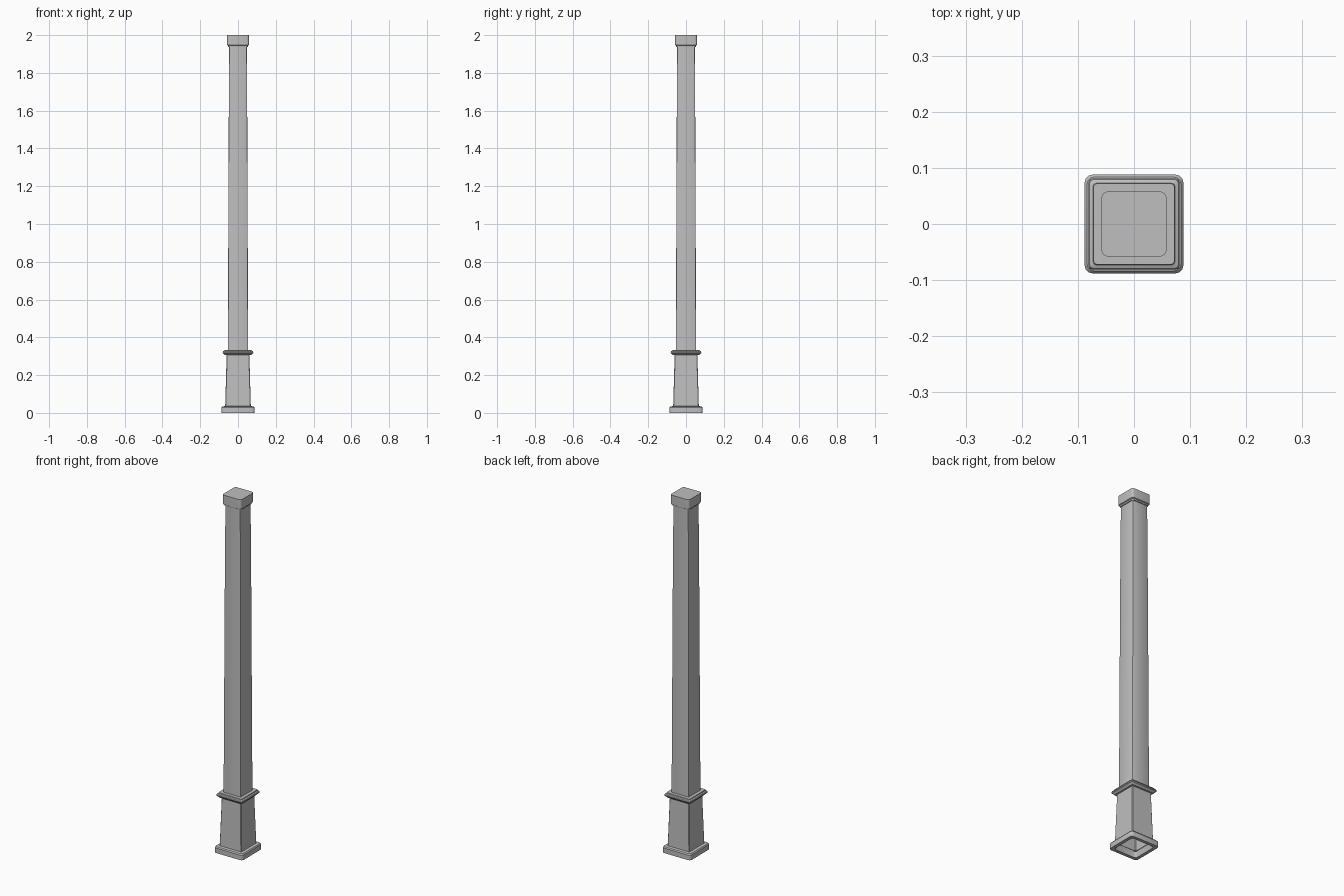
import bpy, bmesh, math

old = bpy.data.objects.get("Cube")
if old:
    bpy.data.objects.remove(old, do_unlink=True)

grey = bpy.data.materials.new("stone grey")
grey.use_nodes = True
COLOUR = (0.52, 0.52, 0.52, 1)
grey.diffuse_color = COLOUR
grey.node_tree.nodes["Principled BSDF"].inputs["Base Color"].default_value = COLOUR


def square_ring(bm, half, radius, z, steps):
    """Square outline with rounded (or sharp, when steps is 0) corners."""
    verts = []
    for corner in range(4):
        mid = math.radians(45 + 90 * corner)
        sx = math.copysign(half - radius, math.cos(mid))
        sy = math.copysign(half - radius, math.sin(mid))
        if steps == 0:
            verts.append(bm.verts.new((sx, sy, z)))
            continue
        for i in range(steps + 1):
            a = math.radians(90 * (corner + i / steps))
            verts.append(bm.verts.new((sx + radius * math.cos(a), sy + radius * math.sin(a), z)))
    return verts


def loft(name, profile, radius=0.0, steps=0, top=False):
    """Stack square outlines along a profile of (half width, height)."""
    bm = bmesh.new()
    rings = [square_ring(bm, half, radius, z, steps) for half, z in profile]
    for low, high in zip(rings, rings[1:]):
        for i in range(len(low)):
            j = (i + 1) % len(low)
            bm.faces.new((low[i], low[j], high[j], high[i]))
    if top:
        bm.faces.new(rings[-1])
    mesh = bpy.data.meshes.new(name)
    bm.to_mesh(mesh)
    bm.free()
    mesh.materials.append(grey)
    obj = bpy.data.objects.new(name, mesh)
    bpy.context.collection.objects.link(obj)
    bpy.context.view_layer.objects.active = obj
    bpy.ops.object.select_all(action='DESELECT')
    obj.select_set(True)
    bpy.ops.object.shade_smooth_by_angle(angle=math.radians(32))
    return obj


# Plinth: an open foot with a flat underside rim
loft("plinth", [(0.064, 0.03), (0.07, 0.0), (0.088, 0.0), (0.088, 0.028),
                (0.084, 0.034), (0.066, 0.036)], radius=0.014, steps=3)

# Tapered lower body, hollow from below
loft("lower_body", [(0.068, 0.03), (0.06, 0.312)], radius=0.003, steps=1)

# Moulded collar between lower body and shaft
loft("collar", [(0.058, 0.306), (0.070, 0.306), (0.074, 0.312), (0.080, 0.316),
                (0.081, 0.321), (0.079, 0.326), (0.073, 0.329), (0.072, 0.334),
                (0.050, 0.334)], radius=0.006, steps=2)

# Long, gently tapered shaft
loft("shaft", [(0.054, 0.33), (0.0525, 0.6), (0.050, 1.37), (0.047, 1.945)],
     radius=0.004, steps=2)

# Top cap with a small stepped underside
loft("top_cap", [(0.046, 1.938), (0.052, 1.938), (0.053, 1.945), (0.058, 1.948),
                 (0.058, 2.0)], radius=0.012, steps=4, top=True)
